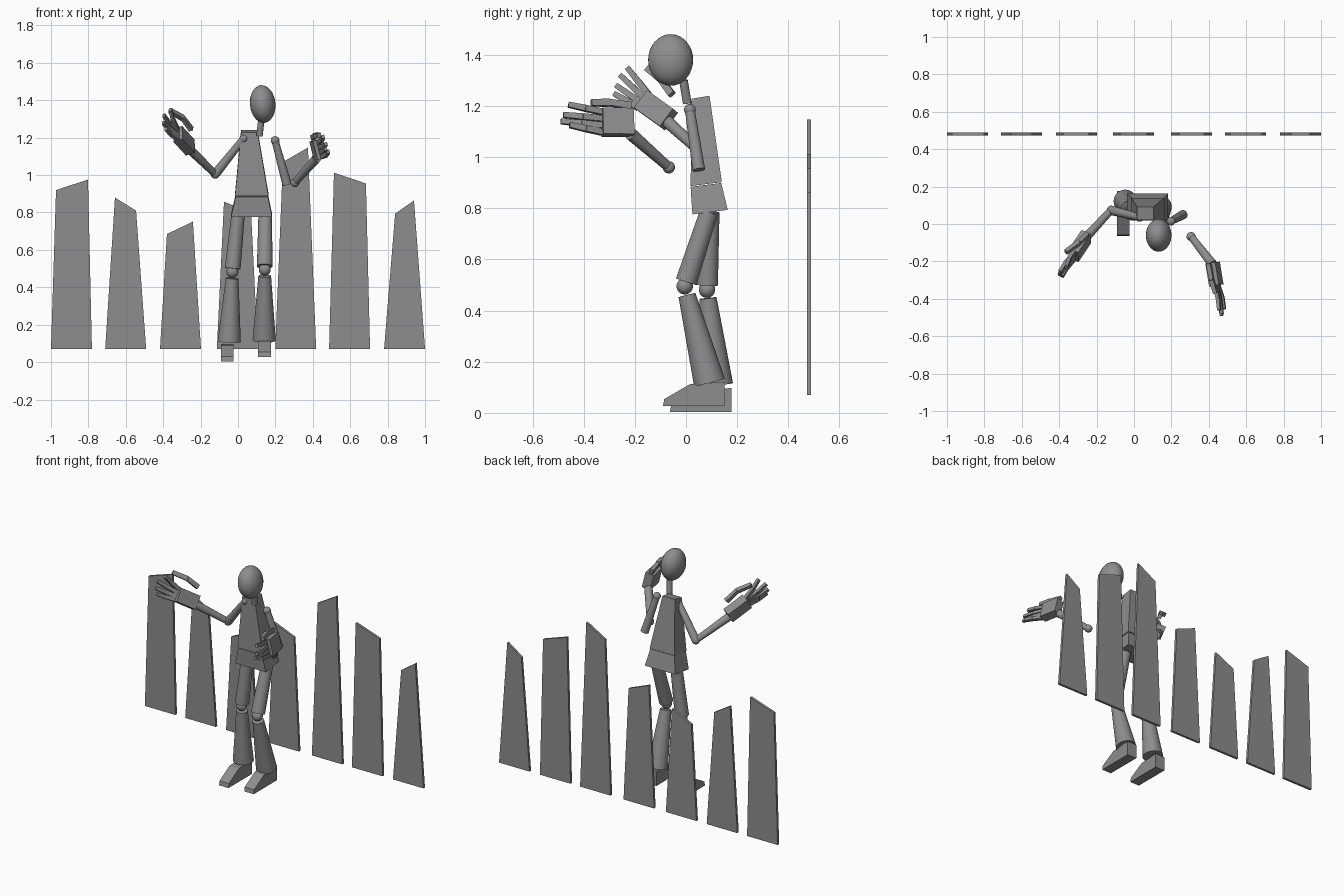
import bpy
import bmesh
from mathutils import Vector, Matrix

cube = bpy.data.objects.get("Cube")
if cube:
    bpy.data.objects.remove(cube, do_unlink=True)

grey = bpy.data.materials.new("plain_grey")
grey.use_nodes = True
grey.diffuse_color = (0.27, 0.27, 0.27, 1)
grey.node_tree.nodes["Principled BSDF"].inputs["Base Color"].default_value = grey.diffuse_color


def finish(name, bm, smooth=False):
    bmesh.ops.recalc_face_normals(bm, faces=bm.faces)
    for f in bm.faces:
        f.smooth = smooth
    mesh = bpy.data.meshes.new(name)
    bm.to_mesh(mesh)
    bm.free()
    mesh.materials.append(grey)
    obj = bpy.data.objects.new(name, mesh)
    bpy.context.collection.objects.link(obj)
    return obj


def loft(name, loop_a, loop_b):
    """Closed solid between two matching loops."""
    bm = bmesh.new()
    a = [bm.verts.new(p) for p in loop_a]
    b = [bm.verts.new(p) for p in loop_b]
    bm.faces.new(a)
    bm.faces.new(b)
    for i in range(len(a)):
        j = (i + 1) % len(a)
        bm.faces.new((a[i], a[j], b[j], b[i]))
    return finish(name, bm)


def ball(name, centre, radii, tilt=0):
    bm = bmesh.new()
    m = (Matrix.Translation(centre) @ Matrix.Rotation(tilt, 4, 'Y')
         @ Matrix.Diagonal((*radii, 1)))
    bmesh.ops.create_uvsphere(bm, u_segments=32, v_segments=16, radius=1, matrix=m)
    return finish(name, bm, True)


def limb(name, start, end, r1, r2):
    """Round limb from start to end."""
    p, q = Vector(start), Vector(end)
    d = q - p
    m = Matrix.Translation((p + q) / 2) @ d.to_track_quat('Z', 'Y').to_matrix().to_4x4()
    bm = bmesh.new()
    bmesh.ops.create_cone(bm, cap_ends=True, segments=32, radius1=r1, radius2=r2,
                          depth=d.length, matrix=m)
    return finish(name, bm)


def bar(name, start, end, wide, thick, across, taper=1.0):
    """Box from start to end; across is the direction of its width."""
    p, q = Vector(start), Vector(end)
    axis = (q - p).normalized()
    w = Vector(across)
    w = (w - axis * w.dot(axis)).normalized()
    t = axis.cross(w)
    ends = []
    for c, k in ((p, 0.5), (q, 0.5 * taper)):
        ends.append([c + w * (wide * k * i) + t * (thick * k * j)
                     for i, j in ((-1, -1), (1, -1), (1, 1), (-1, 1))])
    return loft(name, *ends)


def slab(x0, x1, y0, y1, z0, z1):
    """Level-sided rectangle whose height goes from z0 at y0 to z1 at y1."""
    return [(x0, y0, z0), (x1, y0, z0), (x1, y1, z1), (x0, y1, z1)]


# Fence boards: left edge at the foot, then the two top corners
boards = [(-1.0, -0.973, 0.92, -0.802, 0.976),
          (-0.71, -0.658, 0.88, -0.545, 0.81),
          (-0.417, -0.38, 0.685, -0.241, 0.751),
          (-0.113, -0.075, 0.858, 0.07, 0.80),
          (0.199, 0.24, 1.07, 0.374, 1.147),
          (0.487, 0.513, 1.013, 0.684, 0.955),
          (0.781, 0.84, 0.794, 0.941, 0.864)]
for n, (x, xa, za, xb, zb) in enumerate(boards):
    shape = [(x, 0.07), (x + 0.219, 0.07), (xb, zb), (xa, za)]
    loft(f"fence_board_{n + 1}", [(u, 0.473, v) for u, v in shape],
         [(u, 0.489, v) for u, v in shape])

# Trunk, neck and head
waist = slab(-0.016, 0.163, 0.018, 0.14, 0.887, 0.902)
loft("chest", waist, slab(0.016, 0.105, 0.022, 0.092, 1.228, 1.24))
loft("pelvis", slab(-0.037, 0.182, 0.025, 0.163, 0.776, 0.794),
     slab(-0.012, 0.16, 0.018, 0.138, 0.884, 0.899))
limb("neck", (0.115, 0.005, 1.21), (0.125, -0.01, 1.30), 0.017, 0.017)
ball("head", (0.132, -0.06, 1.38), (0.068, 0.088, 0.101), -0.1)

# Legs: hip, knee, ankle, foot centre x, heel y and sole z
legs = {"left": ((0.145, 0.09, 0.785), (0.143, -0.005, 0.495), (0.14, 0.092, 0.118), 0.142, 0.15, 0.027),
        "right": ((0.0, 0.095, 0.785), (-0.03, 0.082, 0.482), (-0.047, 0.122, 0.11), -0.058, 0.177, 0.003)}
for side, (hip, knee, ankle, fx, heel, sole) in legs.items():
    hip, knee, ankle = Vector(hip), Vector(knee), Vector(ankle)
    limb(side + "_thigh", hip, knee.lerp(hip, 0.06), 0.036, 0.042)
    ball(side + "_knee", knee, [0.032] * 3)
    limb(side + "_shin", knee.lerp(ankle, 0.09), ankle, 0.034, 0.062)
    side_shape = [(heel, 0), (heel - 0.24, 0), (heel - 0.235, 0.027),
                  (heel - 0.135, 0.085), (heel, 0.094)]
    loft(side + "_foot", [(fx - 0.034, u, sole + v) for u, v in side_shape],
         [(fx + 0.034, u, sole + v) for u, v in side_shape])

# Arms: shoulder, upper arm end, elbow, wrist
arms = {"left": ((0.198, 0.015, 1.185), (0.262, 0.05, 0.95), (0.305, -0.067, 0.96), (0.42, -0.215, 1.09)),
        "right": ((0.03, 0.035, 1.195), (-0.118, 0.072, 1.01), (-0.122, 0.074, 1.005), (-0.265, -0.08, 1.145))}
for side, (shoulder, arm_end, elbow, wrist) in arms.items():
    ball(side + "_shoulder", shoulder, [0.023] * 3)
    limb(side + "_upper_arm", shoulder, arm_end, 0.019, 0.025)
    ball(side + "_elbow", elbow, [0.024] * 3)
    limb(side + "_forearm", elbow, wrist, 0.019, 0.025)

# Hands: palm start, palm end, width direction, palm width, fingertips, thumb path
hands = {
    "left": ((0.42, -0.207, 1.135), (0.44, -0.328, 1.137), (-0.25, 0, 1), 0.105,
             [(0.455, -0.46, 1.205), (0.47, -0.48, 1.165), (0.468, -0.49, 1.14), (0.482, -0.455, 1.125)],
             [(0.40, -0.215, 1.20), (0.415, -0.30, 1.213), (0.435, -0.37, 1.212)]),
    "right": ((-0.255, -0.067, 1.147), (-0.322, -0.168, 1.22), (0, 0.63, 0.77), 0.086,
              [(-0.362, -0.23, 1.35), (-0.397, -0.257, 1.32), (-0.40, -0.272, 1.28), (-0.385, -0.28, 1.248)],
              [(-0.25, -0.055, 1.245), (-0.295, -0.10, 1.305), (-0.365, -0.15, 1.345)])}
for side, (start, end, across, width, tips, thumb) in hands.items():
    bar(side + "_palm", start, end, width, 0.055, across)
    w = Vector(across).normalized()
    for n, tip in enumerate(tips):
        base = Vector(end) + w * width * (0.39 - 0.26 * n)
        middle = base.lerp(Vector(tip), 0.5) + Vector((-0.006, 0, 0))
        if side == "left":
            middle.x += 0.012
        bar(f"{side}_finger_{n + 1}_base", base, middle, 0.024, 0.02, across)
        bar(f"{side}_finger_{n + 1}_tip", middle, tip, 0.024, 0.02, across, 0.85)
    for n in range(2):
        bar(f"{side}_thumb_{n + 1}", thumb[n], thumb[n + 1], 0.028, 0.024, across, 0.9)
